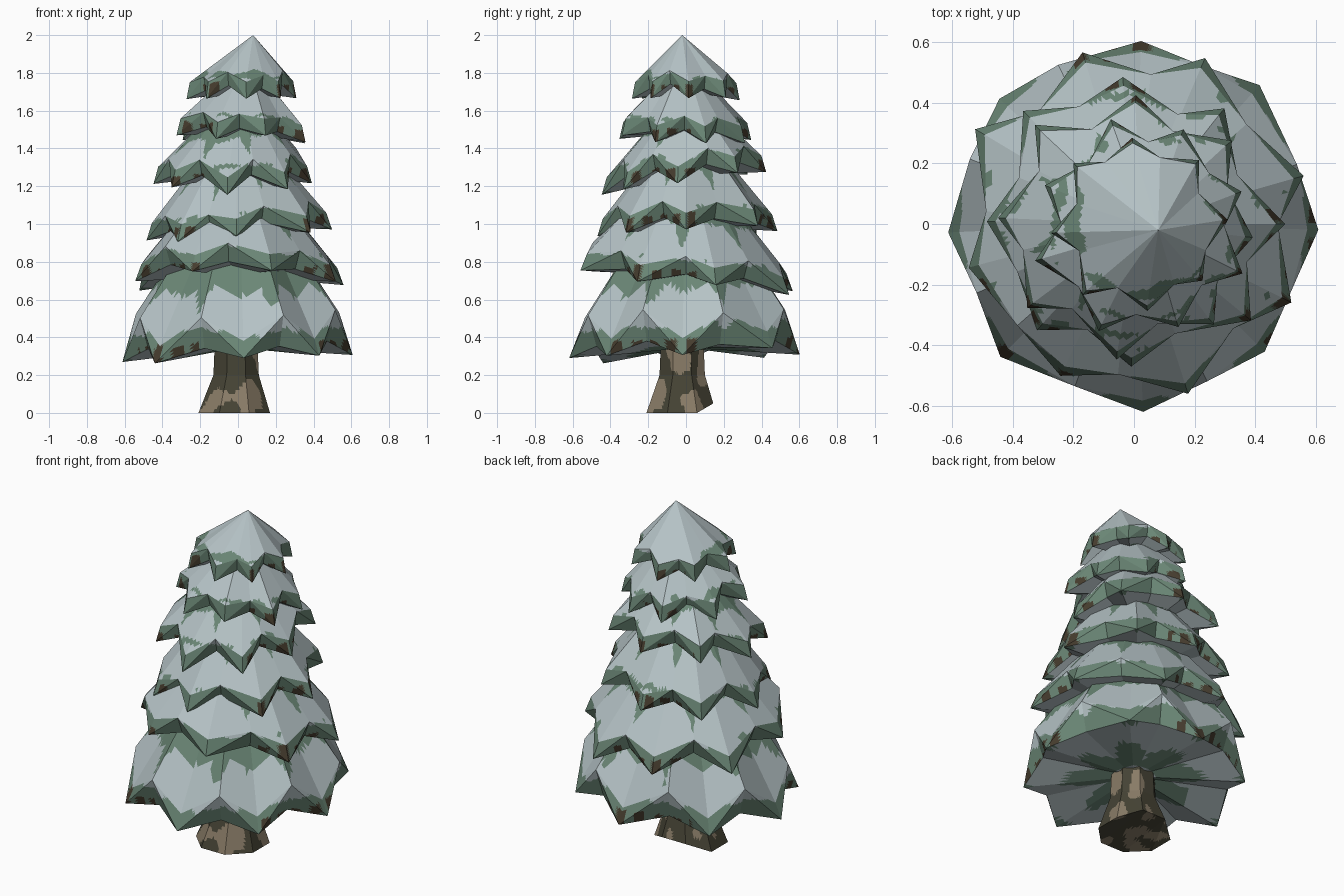
import bpy, bmesh, math, random
from mathutils import Vector, noise

if "Cube" in bpy.data.objects:
    bpy.data.objects.remove(bpy.data.objects["Cube"])

random.seed(4)


def material(name, rgb):
    m = bpy.data.materials.new(name)
    m.diffuse_color = (*rgb, 1)
    m.use_nodes = True
    m.node_tree.nodes["Principled BSDF"].inputs["Base Color"].default_value = m.diffuse_color
    return m


SNOW = material("snow", (0.46, 0.54, 0.56))
GREEN = material("needle green", (0.145, 0.24, 0.18))
TWIG = material("twig brown", (0.06, 0.045, 0.027))
BARK = material("dark bark", (0.06, 0.056, 0.035))
TAN = material("light bark", (0.25, 0.20, 0.135))


def finish(name, bm, mats, rule, cuts):
    """Divide the flat facets finely, then colour them by a rule."""
    bmesh.ops.recalc_face_normals(bm, faces=bm.faces)
    bmesh.ops.triangulate(bm, faces=bm.faces)
    bmesh.ops.subdivide_edges(bm, edges=bm.edges[:], cuts=cuts, use_grid_fill=True)
    for f in bm.faces:
        f.material_index = rule(f, f.calc_center_median())
    me = bpy.data.meshes.new(name)
    bm.to_mesh(me)
    bm.free()
    for m in mats:
        me.materials.append(m)
    bpy.context.collection.objects.link(bpy.data.objects.new(name, me))


CONE, BAND, UNDER = 0, 1, 2
TIPS = 8


def tier(i, cx, cy, R, z, phase, sx, sy, shoulder, r_up, r_low, apex, v_green):
    bm = bmesh.new()
    top = bm.verts.new(apex)
    base = bm.verts.new((cx, cy, z + 0.04))
    upper, lower, mid = [], [], []
    wild = 0.02 if i == 1 else 0.045
    for k in range(TIPS * 2):
        tip = k % 2 == 0
        a = math.radians(phase) + math.pi * k / TIPS + random.uniform(-0.06, 0.06)
        dz = random.uniform(-0.02, 0.02)
        grow = 1 + random.uniform(-wild, wild)

        def point(r, h):
            x, y = R * r * grow * math.cos(a), R * r * grow * math.sin(a)
            return Vector((cx + x, cy + y, z + h + dz + sx * x + sy * y))

        u = point(0.94, 0.09) if tip else point(r_up, shoulder)
        l = point(1.0, 0.0) if tip else point(r_low, 0.055)
        upper.append(bm.verts.new(u))
        lower.append(bm.verts.new(l))
        mid.append(bm.verts.new(u.lerp(Vector(apex), 0.45)))

    def face(kind, *vs):
        bm.faces.new(vs).material_index = kind

    n = TIPS * 2
    for k in range(n):
        j = (k + 1) % n
        t, v = (k, j) if k % 2 == 0 else (j, k)
        face(CONE, top, mid[k], mid[j])
        face(CONE, mid[t], upper[t], upper[v])
        face(CONE, mid[t], upper[v], mid[v])
        face(BAND, upper[v], upper[t], lower[t])
        face(BAND, upper[v], lower[t], lower[v])
        face(UNDER, base, lower[k], lower[j])

    def rule(f, c):
        x, y = c.x - cx, c.y - cy
        r, a = math.hypot(x, y) / R, math.atan2(y, x)
        h = c.z - z - sx * x - sy * y
        to_tip = abs(math.cos((a - math.radians(phase)) * TIPS / 2))
        w = noise.noise(Vector((x * 12, y * 12, i * 3.7)))
        if f.material_index == BAND:
            # brown twigs peeping out along parts of the rim
            if h < 0.07 + 0.025 * w and math.cos(3 * (a - 3.87)) > 0.2 and math.sin(a * 34 / (1 if i < 4 else 1.5)) > -0.1:
                return 2
            return 1 if h < 0.14 + 0.05 * w else 0
        if f.material_index == UNDER:
            # green star around the trunk
            return 1 if 0.2 < r < 0.32 + 0.3 * to_tip + 0.1 * w or r > 0.93 else 0
        # green spikes below the tier above
        spike = max(0, 1 - to_tip / 0.5)
        if v_green and v_green - 0.2 < r < v_green + 0.17 * spike + 0.03 * w:
            return 1
        # needles showing just above the notches of the rim
        return 1 if i > 1 and h < 0.115 + 0.06 * w and r < 0.86 else 0

    finish(f"branch_tier_{i}", bm, (SNOW, GREEN, TWIG), rule, 9)


# Snowy branch tiers, bottom to top
tier(1, 0, 0, 0.61, 0.305, 0, 0.03, 0.03, 0.22, 0.94, 0.86, (0, 0, 1.35), 0.71)
tier(2, 0, 0.01, 0.59, 0.685, 18, 0.0, -0.09, 0.15, 0.84, 0.78, (0, 0, 1.42), 0.58)
tier(3, -0.01, 0.01, 0.495, 0.95, 2, 0.07, 0.06, 0.14, 0.80, 0.74, (0, 0, 1.6), 0.5)
tier(4, -0.03, 0, 0.435, 1.22, -6, 0.04, 0.11, 0.14, 0.79, 0.73, (0.02, 0, 1.74), 0.56)
tier(5, 0.03, -0.01, 0.36, 1.445, 20, -0.04, -0.05, 0.13, 0.78, 0.72, (0.05, -0.01, 1.88), 0)
tier(6, 0.02, 0, 0.29, 1.665, 4, 0.0, -0.05, 0.125, 0.78, 0.74, (0.08, -0.02, 2.0), 0)

# Flared eight-sided trunk, base chipped at the back
bm = bmesh.new()
rings = []
for z, r, cx, cy in ((0, 0.205, -0.02, -0.02), (0.2, 0.13, -0.01, -0.02), (0.42, 0.12, -0.01, -0.02)):
    ring = []
    for k in range(8):
        a = math.pi * (k + 0.5) / 4
        x, y = cx + r * math.cos(a), cy + r * math.sin(a)
        zz = z
        if z == 0 and y > 0.1:
            y, zz = y - 0.025, 0.05
        ring.append(bm.verts.new((x, y, zz)))
    rings.append(ring)
for lo, hi in zip(rings, rings[1:]):
    for k in range(8):
        bm.faces.new((lo[k], lo[(k + 1) % 8], hi[(k + 1) % 8], hi[k]))
bm.faces.new(rings[0])
bm.faces.new(rings[-1])


def bark(f, c):
    w = noise.noise(Vector((c.x * 11, c.y * 11, c.z * 8 + 2)))
    return 1 if w + 0.2 * f.normal.x + 0.1 * abs(f.normal.y) - 0.5 * c.z > 0.2 else 0


finish("trunk", bm, (BARK, TAN), bark, 9)
